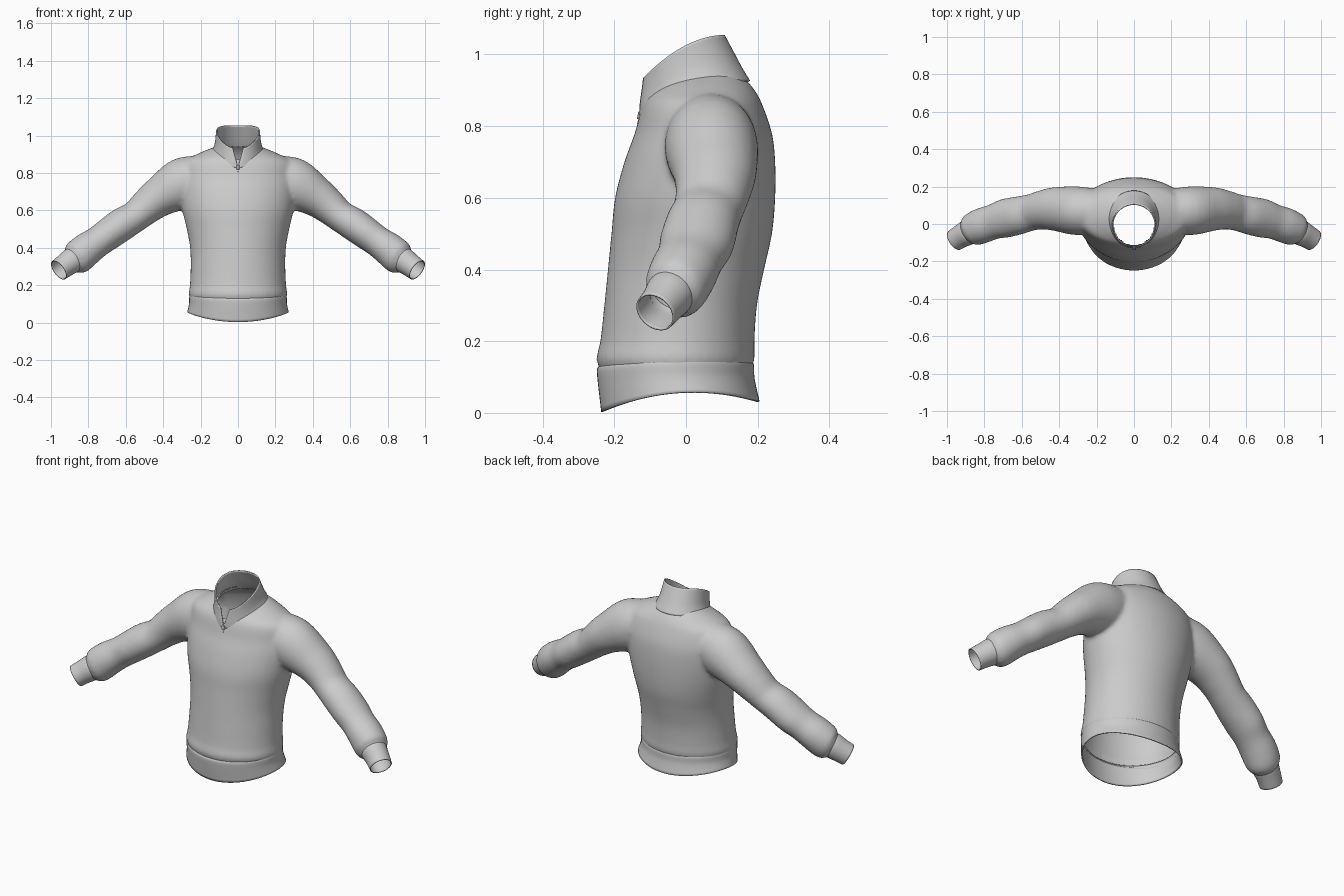
import bpy, bmesh, math
from mathutils import Vector

cube = bpy.data.objects.get("Cube")
if cube:
    bpy.data.objects.remove(cube, do_unlink=True)

# One knit colour for the whole garment
mat = bpy.data.materials.new("light_grey_knit")
mat.use_nodes = True
GREY = (0.6, 0.6, 0.6, 1)
mat.diffuse_color = GREY
bsdf = mat.node_tree.nodes["Principled BSDF"]
bsdf.inputs["Base Color"].default_value = GREY
bsdf.inputs["Roughness"].default_value = 0.8


def add_object(name, bm):
    mesh = bpy.data.meshes.new(name)
    bm.to_mesh(mesh)
    bm.free()
    mesh.materials.append(mat)
    ob = bpy.data.objects.new(name, mesh)
    bpy.context.collection.objects.link(ob)
    return ob


def smooth(ob, angle=50):
    bpy.ops.object.select_all(action='DESELECT')
    ob.select_set(True)
    bpy.context.view_layer.objects.active = ob
    bpy.ops.object.shade_smooth_by_angle(angle=math.radians(angle))


def resample(rows, steps=5):
    """Smooth curve through the rows."""
    pts = [rows[0]] + rows + [rows[-1]]
    out = []
    for p, q, r, s in zip(pts, pts[1:], pts[2:], pts[3:]):
        for k in range(steps):
            t = k / steps
            out.append([b + 0.5 * t * (c - a + t * (2*a - 5*b + 4*c - d + t * (3*(b - c) + d - a)))
                        for a, b, c, d in zip(p, q, r, s)])
    return out + [list(rows[-1])]


def loft(bm, rings, closed=True, caps=False):
    rows = [[bm.verts.new(p) for p in ring] for ring in rings]
    n = len(rows[0])
    faces = []
    for lo, hi in zip(rows, rows[1:]):
        for i in range(n if closed else n - 1):
            j = (i + 1) % n
            faces.append(bm.faces.new((lo[i], lo[j], hi[j], hi[i])))
    if caps:
        faces += [bm.faces.new(rows[0][::-1]), bm.faces.new(rows[-1])]
    bmesh.ops.recalc_face_normals(bm, faces=faces)


def oval(hw, front, back, zf, zs, zb, gap=0, n=64):
    """Ring around the body, starting at the front, with its own height at front, side and back."""
    mid = (zf + zb) / 2
    ring = []
    for i in range(n):
        a = gap + (2 * math.pi - 2 * gap) * i / (n - 1 if gap else n)
        z = (mid + zs) / 2 + (zf - zb) / 2 * math.cos(a) + (mid - zs) / 2 * math.cos(2 * a)
        ring.append(Vector((hw * math.sin(a),
                            (front + back) / 2 + (front - back) / 2 * math.cos(a), z)))
    return ring


def tube(rows, side, n=40):
    """Rings square to a path of (x, y, z, height radius, depth radius)."""
    centres = [Vector((side * r[0], r[1], r[2])) for r in rows]
    rings = []
    for i, (c, r) in enumerate(zip(centres, rows)):
        t = (centres[min(i + 1, len(rows) - 1)] - centres[max(i - 1, 0)]).normalized()
        s = Vector((0, 1, 0))
        s = (s - t * s.dot(t)).normalized()
        u = t.cross(s)
        rings.append([c + u * r[3] * math.cos(a) + s * r[4] * math.sin(a)
                      for a in (2 * math.pi * k / n for k in range(n))])
    return rings


# Torso: height, half width, front, back
TORSO = [
    (0.06, 0.235, -0.225, 0.17), (0.11, 0.248, -0.236, 0.178),
    (0.15, 0.263, -0.25, 0.191), (0.2, 0.257, -0.239, 0.191),
    (0.3, 0.253, -0.228, 0.198), (0.4, 0.256, -0.218, 0.218),
    (0.5, 0.274, -0.208, 0.24), (0.6, 0.297, -0.198, 0.249),
    (0.7, 0.31, -0.172, 0.249), (0.78, 0.31, -0.143, 0.24),
    (0.86, 0.29, -0.12, 0.213), (0.9, 0.22, -0.09, 0.192),
    (0.928, 0.155, -0.05, 0.168), (0.948, 0.1, 0, 0.14), (0.955, 0.05, 0.03, 0.09),
]
# Sleeve path with soft bulges at the elbow and above the cuff
SLEEVE = [
    (0.16, 0.07, 0.785, 0.11, 0.11), (0.29, 0.07, 0.745, 0.138, 0.13),
    (0.415, 0.08, 0.675, 0.109, 0.118), (0.49, 0.075, 0.618, 0.094, 0.105),
    (0.55, 0.062, 0.567, 0.084, 0.098), (0.62, 0.045, 0.525, 0.089, 0.102),
    (0.69, 0.03, 0.475, 0.086, 0.104), (0.75, 0.012, 0.432, 0.083, 0.094),
    (0.81, -0.008, 0.39, 0.09, 0.095), (0.862, -0.03, 0.345, 0.09, 0.088),
    (0.885, -0.042, 0.33, 0.07, 0.07), (0.91, -0.055, 0.315, 0.045, 0.045),
]
CUFF = [
    (0.872, -0.037, 0.342, 0.062, 0.064), (0.89, -0.046, 0.33, 0.065, 0.066),
    (0.925, -0.065, 0.305, 0.06, 0.06), (0.958, -0.086, 0.281, 0.057, 0.057),
]

# Torso and sleeves fused into one soft knitted shell
bm = bmesh.new()
loft(bm, [oval(h, f, b, z, z, z) for z, h, f, b in resample(TORSO)], caps=True)
for side in (1, -1):
    loft(bm, tube(resample(SLEEVE), side), caps=True)
raw = add_object("sweater_body_base", bm)
remesh = raw.modifiers.new("fuse", 'REMESH')
remesh.mode = 'VOXEL'
remesh.voxel_size = 0.01
relax = raw.modifiers.new("relax", 'SMOOTH')
relax.factor = 0.5
relax.iterations = 10
fused = bpy.data.meshes.new_from_object(raw.evaluated_get(bpy.context.evaluated_depsgraph_get()))
bpy.data.objects.remove(raw, do_unlink=True)

bm = bmesh.new()
bm.from_mesh(fused)
bpy.data.meshes.remove(fused)


def cut(point, normal, keep):
    geom = [g for seq in (bm.verts, bm.edges) for g in seq
            if all(keep(v.co) for v in (g.verts if hasattr(g, "verts") else [g]))]
    geom += [f for f in bm.faces if all(keep(v.co) for v in f.verts)]
    bmesh.ops.bisect_plane(bm, geom=geom, plane_co=point, plane_no=normal, clear_outer=True)


# Open the hem, the sleeve ends and the neck
cut((0, 0, 0.115), (0, 0, -1), lambda p: abs(p.x) < 0.5)
for side in (1, -1):
    cut((side * 0.895, -0.047, 0.325), (side * 0.75, -0.4, -0.53), lambda p: p.x * side > 0.8)
neck = [f for f in bm.faces
        if (c := f.calc_center_median()).z > 0.8
        and (c.x / 0.115) ** 2 + ((c.y - 0.018) / 0.132) ** 2 < 1]
bmesh.ops.delete(bm, geom=neck, context='FACES')
smooth(add_object("sweater_body", bm), 80)


def band(name, rings, closed=True, thickness=0.007):
    bm = bmesh.new()
    loft(bm, rings, closed)
    ob = add_object(name, bm)
    mod = ob.modifiers.new("thickness", 'SOLIDIFY')
    mod.thickness = thickness
    mod.offset = 0
    smooth(ob)
    return ob


# Ribbed hem with a dipping front edge
HEM = [
    (0.251, -0.24, 0.179, 0.128, 0.148, 0.143), (0.257, -0.245, 0.186, 0.118, 0.138, 0.133),
    (0.258, -0.242, 0.188, 0.08, 0.1, 0.095), (0.268, -0.233, 0.202, 0.003, 0.056, 0.031),
]
band("hem_band", [oval(*r) for r in resample(HEM, 4)])

# Stand collar, open in a narrow V at the front
COLLAR = [
    (0.142, -0.127, 0.176, 0.828, 0.9, 0.925, 0.01),
    (0.124, -0.126, 0.153, 0.862, 0.945, 0.963, 0.07),
    (0.117, -0.122, 0.128, 0.9, 0.985, 1.01, 0.17),
    (0.114, -0.12, 0.105, 0.93, 1.022, 1.053, 0.25),
]
band("collar", [oval(*r) for r in resample(COLLAR, 4)], closed=False)

# Cuffs
for side, label in ((1, "left"), (-1, "right")):
    band(label + "_cuff", tube(resample(CUFF, 4), side), thickness=0.005)


# Zip slider and hanging pull tab
def block(name, centre, size, tilt=0):
    bm = bmesh.new()
    bmesh.ops.create_cube(bm, size=1)
    bmesh.ops.scale(bm, vec=size, verts=bm.verts)
    bmesh.ops.bevel(bm, geom=bm.edges[:], offset=0.0015, segments=1, affect='EDGES')
    ob = add_object(name, bm)
    ob.location = centre
    ob.rotation_euler.x = tilt


block("zip_slider", (0, -0.13, 0.83), (0.016, 0.01, 0.022), -0.2)
block("zip_link", (0, -0.132, 0.812), (0.008, 0.006, 0.016), -0.25)
block("zip_pull", (0, -0.136, 0.79), (0.013, 0.005, 0.026), -0.25)
